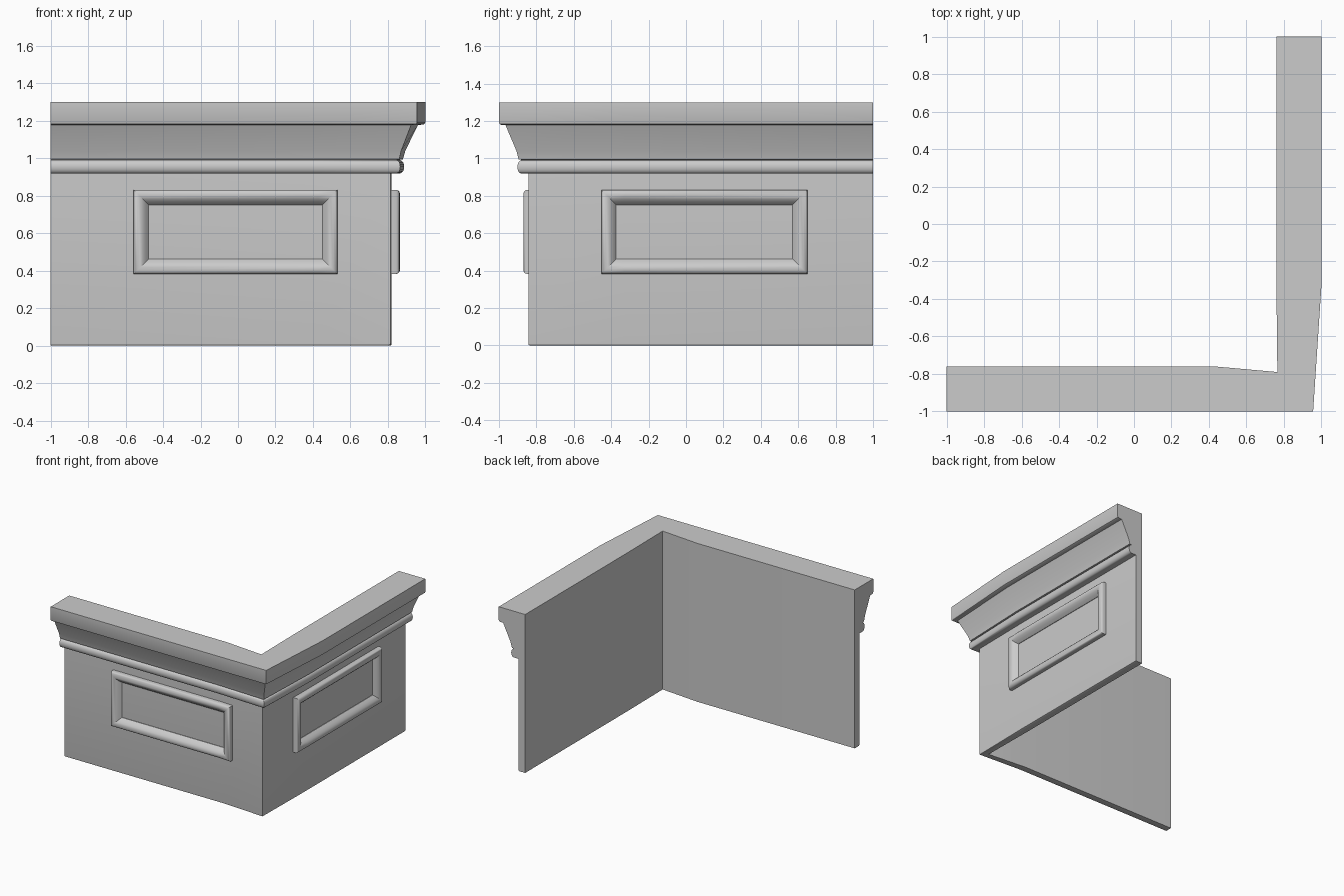
import bpy, bmesh, math

if "Cube" in bpy.data.objects:
    bpy.data.objects.remove(bpy.data.objects["Cube"])


def sweep(name, rings, closed):
    """Skin a list of closed rings; join ends or cap them."""
    bm = bmesh.new()
    vs = [[bm.verts.new(p) for p in r] for r in rings]
    n = len(vs[0])
    pairs = list(zip(vs, vs[1:]))
    if closed:
        pairs.append((vs[-1], vs[0]))
    for a, b in pairs:
        for i in range(n):
            j = (i + 1) % n
            bm.faces.new((a[i], a[j], b[j], b[i]))
    if not closed:
        bm.faces.new(vs[0])
        bm.faces.new(vs[-1])
    bmesh.ops.recalc_face_normals(bm, faces=bm.faces[:])
    me = bpy.data.meshes.new(name)
    bm.to_mesh(me)
    bm.free()
    ob = bpy.data.objects.new(name, me)
    bpy.context.collection.objects.link(ob)
    bpy.ops.object.select_all(action='DESELECT')
    bpy.context.view_layer.objects.active = ob
    ob.select_set(True)
    bpy.ops.object.shade_smooth_by_angle(angle=math.radians(35))
    return ob


# Parapet cross-section: (distance outward from inner face, height)
profile = [(0, 0), (.052, 0), (.058, .003), (.06, .012), (.06, .92)]
profile += [(.105 + .022 * math.cos(a), .955 + .035 * math.sin(a))
            for a in (math.radians(-90 + 22.5 * i) for i in range(9))]
profile += [(.105, .993), (.12, .995), (.133, 1.04), (.2, 1.178),
            (.228, 1.18), (.236, 1.184), (.24, 1.192), (.24, 1.3), (0, 1.3)]

# Stations along the L: straight runs, slight bends, pinched corner
BX, BY = .43, -.33
rings = [
    [(-1, -.76 - d, z) for d, z in profile],
    [(BX, -.76 - d, z) for d, z in profile],
    [(.765 + d * .795, -.79 - d * .875, z) for d, z in profile],
    [(.76 + d, BY, z) for d, z in profile],
    [(.76 + d, 1, z) for d, z in profile],
]
sweep("parapet_wall", rings, False)

# Raised panel frames: moulding section (inset from outer edge, height)
section = [(0, -.01), (0, .025), (.003, .034), (.01, .041), (.022, .045),
           (.036, .044), (.05, .037), (.064, .024), (.076, .009), (.08, .004), (.08, -.01)]


def front(u, z, h):
    t = max(0, (u - BX) / (.81 - BX))
    return (u, -.82 - h - .023 * t, z)


def right(u, z, h):
    t = max(0, (BY - u) / (.845 + BY))
    return (.82 + h - .01 * t, u, z)


def frame(name, u0, u1, place):
    z0, z1 = .383, .832
    stations = [(u0, z0, 1, 1), (u1, z0, -1, 1), (u1, z1, -1, -1), (u0, z1, 1, -1)]
    # extra stations where the wall bends
    if u0 < BY < u1 and place is right:
        stations.insert(1, (BY, z0, 0, 1))
        stations.insert(4, (BY, z1, 0, -1))
    if place is front:
        stations.insert(1, (BX, z0, 0, 1))
        stations.insert(4, (BX, z1, 0, -1))
    sweep(name, [[place(u + a * w, z + b * w, h) for w, h in section]
                 for u, z, a, b in stations], True)


frame("front_panel_frame", -.557, .53, front)
frame("right_panel_frame", -.453, .65, right)
